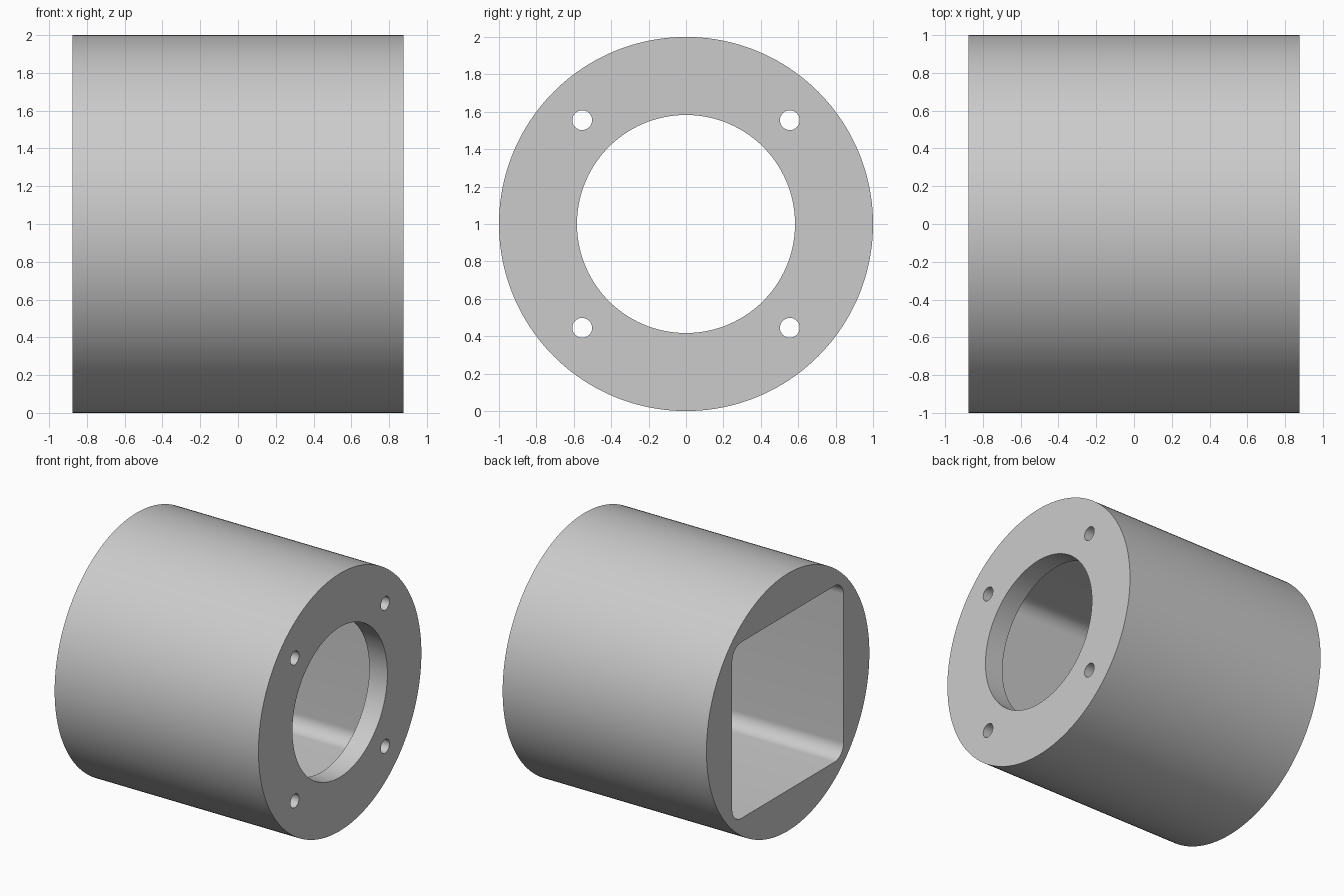
import bpy
import bmesh
from math import cos, sin, pi
from mathutils import Vector

default = bpy.data.objects.get("Cube")
if default:
    bpy.data.objects.remove(default, do_unlink=True)

HALF = 0.876         # half length of the housing along x
PLATE = 0.156        # thickness of the end plate on the +x side
INNER = HALF - PLATE
AXIS_Z = 1.0


def circle(radius, y=0.0, z=0.0, n=128):
    return [(y + radius * cos(2 * pi * i / n), z + radius * sin(2 * pi * i / n))
            for i in range(n)]


def rounded_square(half, radius, n=14):
    points = []
    for corner, (sy, sz) in enumerate([(1, 1), (-1, 1), (-1, -1), (1, -1)]):
        for i in range(n + 1):
            a = (corner + i / n) * pi / 2
            points.append((sy * (half - radius) + radius * cos(a),
                           sz * (half - radius) + radius * sin(a)))
    return points


def prism(name, profile, x0, x1):
    """Extrude a yz profile along x, around the housing axis."""
    bm = bmesh.new()
    face = bm.faces.new([bm.verts.new((x0, y, z + AXIS_Z)) for y, z in profile])
    ext = bmesh.ops.extrude_face_region(bm, geom=[face])
    moved = [v for v in ext["geom"] if isinstance(v, bmesh.types.BMVert)]
    bmesh.ops.translate(bm, verts=moved, vec=Vector((x1 - x0, 0, 0)))
    bmesh.ops.recalc_face_normals(bm, faces=bm.faces)
    mesh = bpy.data.meshes.new(name)
    bm.to_mesh(mesh)
    bm.free()
    obj = bpy.data.objects.new(name, mesh)
    bpy.context.collection.objects.link(obj)
    return obj


# Material
grey = bpy.data.materials.new("light grey")
grey.use_nodes = True
colour = (0.6, 0.6, 0.6, 1)
grey.diffuse_color = colour
grey.node_tree.nodes["Principled BSDF"].inputs["Base Color"].default_value = colour

# Cylindrical body
housing = prism("housing", circle(1.0, n=160), -HALF, HALF)
housing.data.materials.append(grey)

# Square cavity open at the -x end, round bore and four screw holes in the plate
cutters = [
    prism("cavity_cutter", rounded_square(0.684, 0.11), -HALF - 0.1, INNER),
    prism("bore_cutter", circle(0.583), INNER - 0.1, HALF + 0.1),
]
for sy in (-1, 1):
    for sz in (-1, 1):
        hole = circle(0.053, sy * 0.555, sz * 0.555, 32)
        cutters.append(prism("screw_hole_cutter", hole, INNER - 0.1, HALF + 0.1))

bpy.ops.object.select_all(action="DESELECT")
bpy.context.view_layer.objects.active = housing
housing.select_set(True)
for cutter in cutters:
    cutter.hide_render = True
    mod = housing.modifiers.new("cut", "BOOLEAN")
    mod.operation = "DIFFERENCE"
    mod.solver = "EXACT"
    mod.object = cutter
    bpy.ops.object.modifier_apply(modifier=mod.name)
    bpy.data.objects.remove(cutter, do_unlink=True)

bpy.ops.object.shade_smooth_by_angle(angle=pi / 6)
